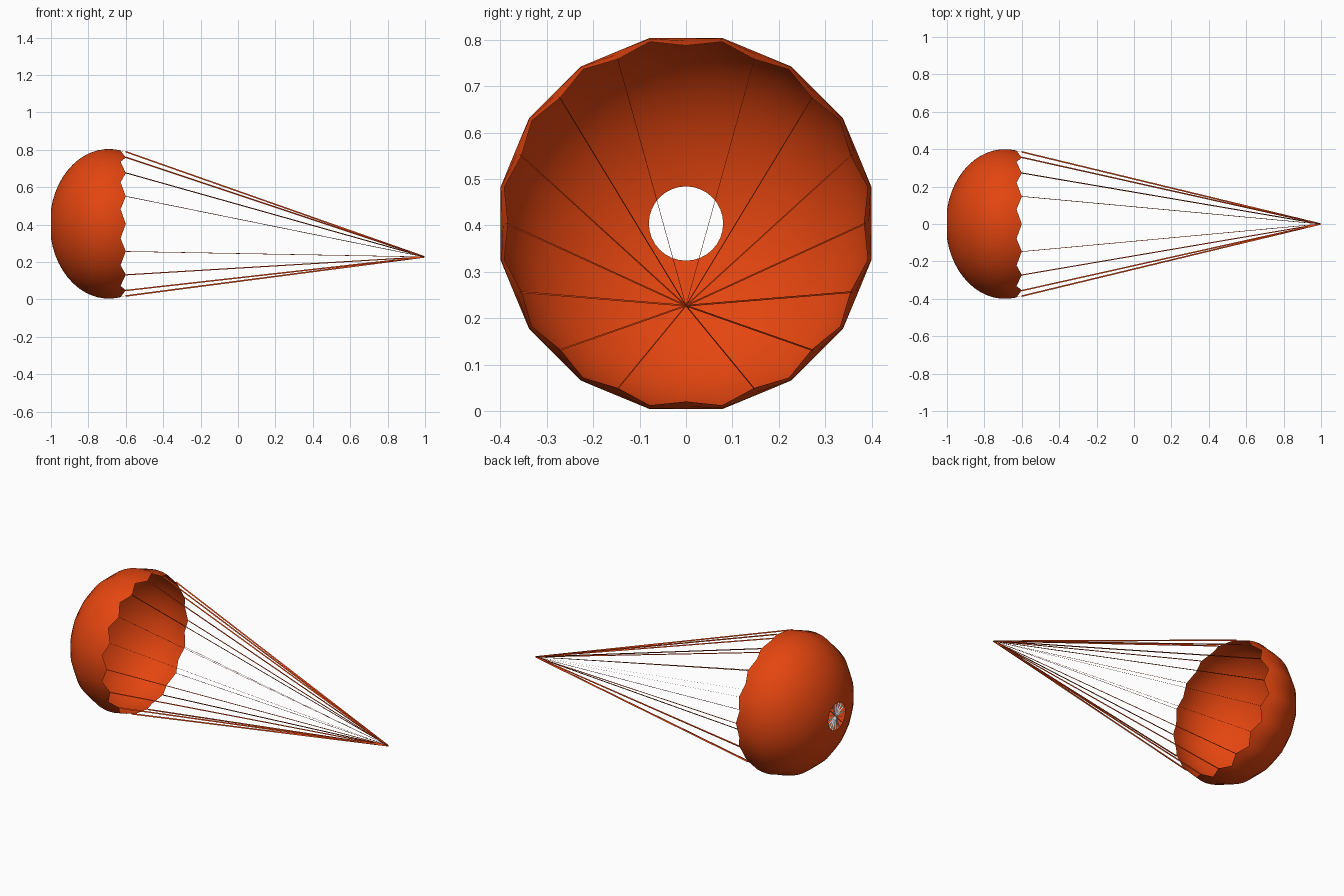
import bpy, bmesh, math
from mathutils import Vector

if "Cube" in bpy.data.objects:
    bpy.data.objects.remove(bpy.data.objects["Cube"])

GORES, RINGS = 16, 14
CZ = 0.404                       # height of the canopy axis
X0, DEPTH, RADIUS = -0.69, 0.316, 0.40
CONFLUENCE = Vector((0.998, 0, 0.227))

orange = bpy.data.materials.new("orange_fabric")
orange.diffuse_color = (0.78, 0.06, 0.005, 1)
orange.use_nodes = True
orange.node_tree.nodes["Principled BSDF"].inputs["Base Color"].default_value = orange.diffuse_color


def make(name, build, mat=None, smooth=False):
    bm = bmesh.new()
    build(bm)
    me = bpy.data.meshes.new(name)
    bm.to_mesh(me)
    bm.free()
    if mat:
        me.materials.append(mat)
    for p in me.polygons:
        p.use_smooth = smooth
    ob = bpy.data.objects.new(name, me)
    bpy.context.collection.objects.link(ob)
    return ob


def polar(x, r, a):
    return Vector((x, r * math.sin(a), CZ + r * math.cos(a)))


def quad(bm, pts):
    bm.faces.new([bm.verts.new(p) for p in pts])


# Canopy: bulging gores from the vent to a scalloped hem
def canopy(bm):
    n = GORES * 2
    start = math.asin(0.08 / RADIUS)
    rows = []
    for i in range(RINGS + 1):
        t = i / RINGS
        row = []
        for j in range(n):
            mid = j % 2
            hem_x = -0.628 if mid else -0.6
            end = math.acos((X0 - hem_x) / DEPTH)
            phi = start + (end - start) * t
            bulge = 1 + 0.018 * mid * min(1, 2 * t)
            row.append(bm.verts.new(polar(X0 - DEPTH * math.cos(phi),
                                          RADIUS * bulge * math.sin(phi),
                                          2 * math.pi * j / n)))
        rows.append(row)
    for a, b in zip(rows, rows[1:]):
        for j in range(n):
            k = (j + 1) % n
            bm.faces.new((a[j], a[k], b[k], b[j]))
    bmesh.ops.recalc_face_normals(bm, faces=bm.faces)
    if sum(f.normal.dot(f.calc_center_median() - Vector((X0, 0, CZ))) for f in bm.faces) < 0:
        bmesh.ops.reverse_faces(bm, faces=bm.faces)


# Suspension lines: flat ribbons, wide in the radial direction
def lines(bm):
    w = 0.004
    for i in range(GORES):
        a = 2 * math.pi * i / GORES
        out = Vector((0, math.sin(a), math.cos(a))) * w
        hem = polar(-0.602, 0.386, a)
        quad(bm, (hem - out, hem + out, CONFLUENCE + out, CONFLUENCE - out))


# Vent lines: ribbons crossing the vent, edge-on along the axis
def vent(bm):
    for i in range(GORES // 2):
        a = 2 * math.pi * i / GORES
        quad(bm, (polar(-0.999, 0.08, a), polar(-0.999, -0.08, a),
                  polar(-0.987, -0.08, a), polar(-0.987, 0.08, a)))


make("canopy", canopy, orange, True)
make("suspension_lines", lines, orange)
make("vent_lines", vent)
